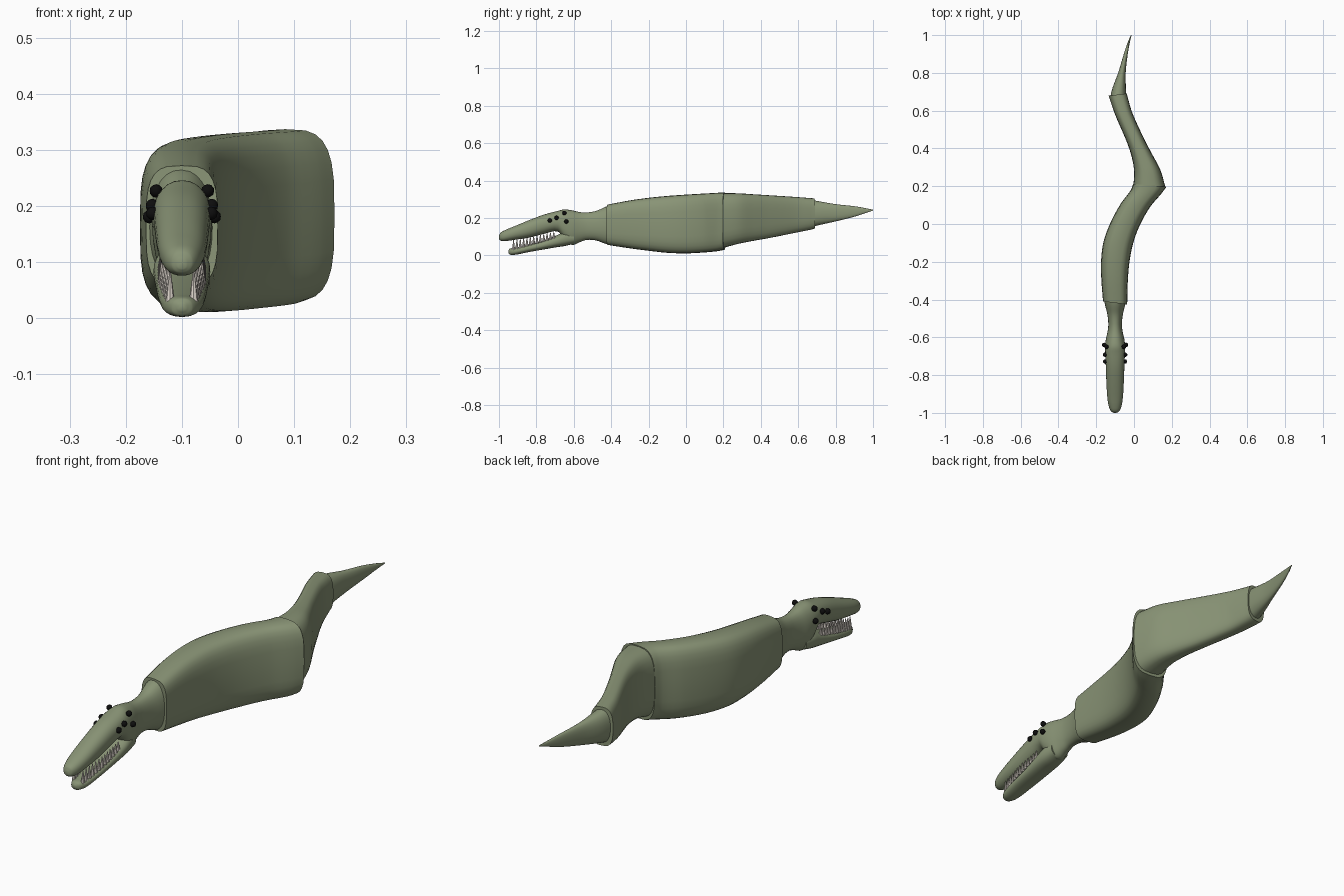
import bpy, bmesh, math
from mathutils import Vector

if "Cube" in bpy.data.objects:
    bpy.data.objects.remove(bpy.data.objects["Cube"])


def material(name, rgb):
    m = bpy.data.materials.new(name)
    m.diffuse_color = (*rgb, 1)
    m.use_nodes = True
    m.node_tree.nodes["Principled BSDF"].inputs["Base Color"].default_value = m.diffuse_color
    return m


SKIN = material("sage_green_skin", (0.25, 0.295, 0.18))
BLACK = material("eye_black", (0.004, 0.004, 0.004))
IVORY = material("tooth_ivory", (0.72, 0.66, 0.60))
HEAD_X = -0.10


def finish(name, bm, mat, smooth=True):
    bmesh.ops.recalc_face_normals(bm, faces=bm.faces[:])
    me = bpy.data.meshes.new(name)
    bm.to_mesh(me)
    bm.free()
    me.materials.append(mat)
    ob = bpy.data.objects.new(name, me)
    bpy.context.collection.objects.link(ob)
    if smooth:
        bpy.ops.object.select_all(action='DESELECT')
        ob.select_set(True)
        bpy.context.view_layer.objects.active = ob
        bpy.ops.object.shade_smooth_by_angle(angle=math.radians(40))
    return ob


def refine(keys, steps):
    """Smooth spline through the key sections."""
    k = [Vector(v) for v in keys]
    out = []
    for i in range(len(k) - 1):
        a, b = k[i], k[i + 1]
        h = b[0] - a[0]

        def slope(j):
            lo, hi = max(j - 1, 0), min(j + 1, len(k) - 1)
            return (k[hi] - k[lo]) / (k[hi][0] - k[lo][0])
        ma, mb = slope(i) * h, slope(i + 1) * h
        for s in range(steps):
            t = s / steps
            out.append(a * (2*t**3 - 3*t*t + 1) + ma * (t**3 - 2*t*t + t)
                       + b * (3*t*t - 2*t**3) + mb * (t**3 - t*t))
    return out + [k[-1]]


def loft(name, keys, power, steps=4, sides=28, tilt=0.0):
    """Skin rounded sections given as (y, x_min, x_max, z_min, z_max)."""
    bm = bmesh.new()
    rings = []
    for y, x0, x1, z0, z1 in refine(keys, steps):
        ring = []
        for i in range(sides):
            a = 2 * math.pi * i / sides
            c, s = math.cos(a), math.sin(a)
            u = math.copysign(abs(c) ** (2 / power), c)
            v = math.copysign(abs(s) ** (2 / power), s)
            ring.append(bm.verts.new(((x0 + x1) / 2 + u * (x1 - x0) / 2, y - tilt * u,
                                      (z0 + z1) / 2 + v * (z1 - z0) / 2)))
        rings.append(ring)
    for p, q in zip(rings, rings[1:]):
        for i in range(sides):
            j = (i + 1) % sides
            bm.faces.new((p[i], p[j], q[j], q[i]))
    bm.faces.new(rings[0])
    bm.faces.new(rings[-1])
    return finish(name, bm, SKIN)


def head_loft(name, keys, power):
    """Symmetric sections given as (y, half_width, z_min, z_max)."""
    return loft(name, [(y, HEAD_X - w, HEAD_X + w, a, b) for y, w, a, b in keys], power)


# Skull with upper jaw and neck
head_loft("upper_head", [
    (-1.0, 0.007, 0.088, 0.104), (-0.993, 0.020, 0.080, 0.120), (-0.97, 0.032, 0.076, 0.134),
    (-0.92, 0.041, 0.083, 0.155), (-0.84, 0.046, 0.095, 0.188), (-0.76, 0.049, 0.115, 0.218),
    (-0.685, 0.052, 0.128, 0.238), (-0.65, 0.053, 0.085, 0.246), (-0.61, 0.049, 0.056, 0.241),
    (-0.57, 0.040, 0.070, 0.232), (-0.53, 0.036, 0.083, 0.230), (-0.48, 0.041, 0.080, 0.238),
    (-0.43, 0.053, 0.062, 0.260), (-0.40, 0.060, 0.056, 0.270)], 2.25)

# Lower jaw
head_loft("lower_jaw", [
    (-0.95, 0.006, 0.014, 0.026), (-0.942, 0.020, 0.004, 0.036), (-0.91, 0.034, 0.004, 0.042),
    (-0.84, 0.042, 0.018, 0.058), (-0.76, 0.046, 0.032, 0.080), (-0.69, 0.050, 0.044, 0.108),
    (-0.65, 0.050, 0.050, 0.125), (-0.60, 0.043, 0.062, 0.125)], 2.4)

# Body sections, each overlapping the next at a visible seam
loft("front_body", [
    (-0.418, -0.164, -0.036, 0.056, 0.272), (-0.30, -0.173, -0.033, 0.038, 0.294),
    (-0.20, -0.174, -0.025, 0.025, 0.308), (-0.10, -0.161, -0.006, 0.014, 0.318),
    (0.0, -0.124, 0.030, 0.011, 0.325), (0.10, -0.070, 0.087, 0.016, 0.331),
    (0.17, -0.018, 0.146, 0.023, 0.335), (0.205, -0.004, 0.172, 0.030, 0.337)],
    3.4, tilt=0.008)
loft("rear_body", [
    (0.19, -0.006, 0.166, 0.038, 0.333), (0.28, 0.001, 0.140, 0.062, 0.332),
    (0.36, -0.012, 0.098, 0.078, 0.327), (0.44, -0.038, 0.056, 0.092, 0.322),
    (0.58, -0.098, -0.008, 0.120, 0.313), (0.66, -0.126, -0.032, 0.136, 0.307),
    (0.685, -0.134, -0.038, 0.142, 0.305)], 3.0, tilt=-0.006)
loft("tail", [
    (0.66, -0.128, -0.042, 0.150, 0.298), (0.72, -0.114, -0.043, 0.164, 0.288),
    (0.80, -0.084, -0.044, 0.182, 0.274), (0.90, -0.054, -0.033, 0.207, 0.263),
    (0.97, -0.030, -0.020, 0.230, 0.251), (1.0, -0.016, -0.013, 0.240, 0.244)], 2.3)


# Eyes: four beads on each side of the skull
for side, label in ((-1, "left"), (1, "right")):
    bm = bmesh.new()
    for y, off, z in ((-0.728, 0.052, 0.187), (-0.692, 0.053, 0.201),
                      (-0.650, 0.046, 0.227), (-0.640, 0.058, 0.181)):
        made = bmesh.ops.create_icosphere(bm, subdivisions=2, radius=0.012)
        bmesh.ops.translate(bm, verts=made["verts"], vec=(HEAD_X + side * off, y, z))
    finish(label + "_eyes", bm, BLACK)

# Teeth: tapering row rising from each edge of the lower jaw
for side, label in ((-1, "left"), (1, "right")):
    bm = bmesh.new()
    for i in range(13):
        t = i / 12
        y = -0.922 + 0.215 * t
        off = 0.021 + 0.014 * min(1, t * 2)
        base, tip = 0.030 + 0.060 * t, 0.082 + 0.044 * t
        made = bmesh.ops.create_cone(bm, cap_ends=True, segments=8, radius1=0.0085,
                                     radius2=0.0015, depth=tip - base)
        bmesh.ops.translate(bm, verts=made["verts"],
                            vec=(HEAD_X + side * off, y, (base + tip) / 2))
    finish(label + "_teeth", bm, IVORY)
